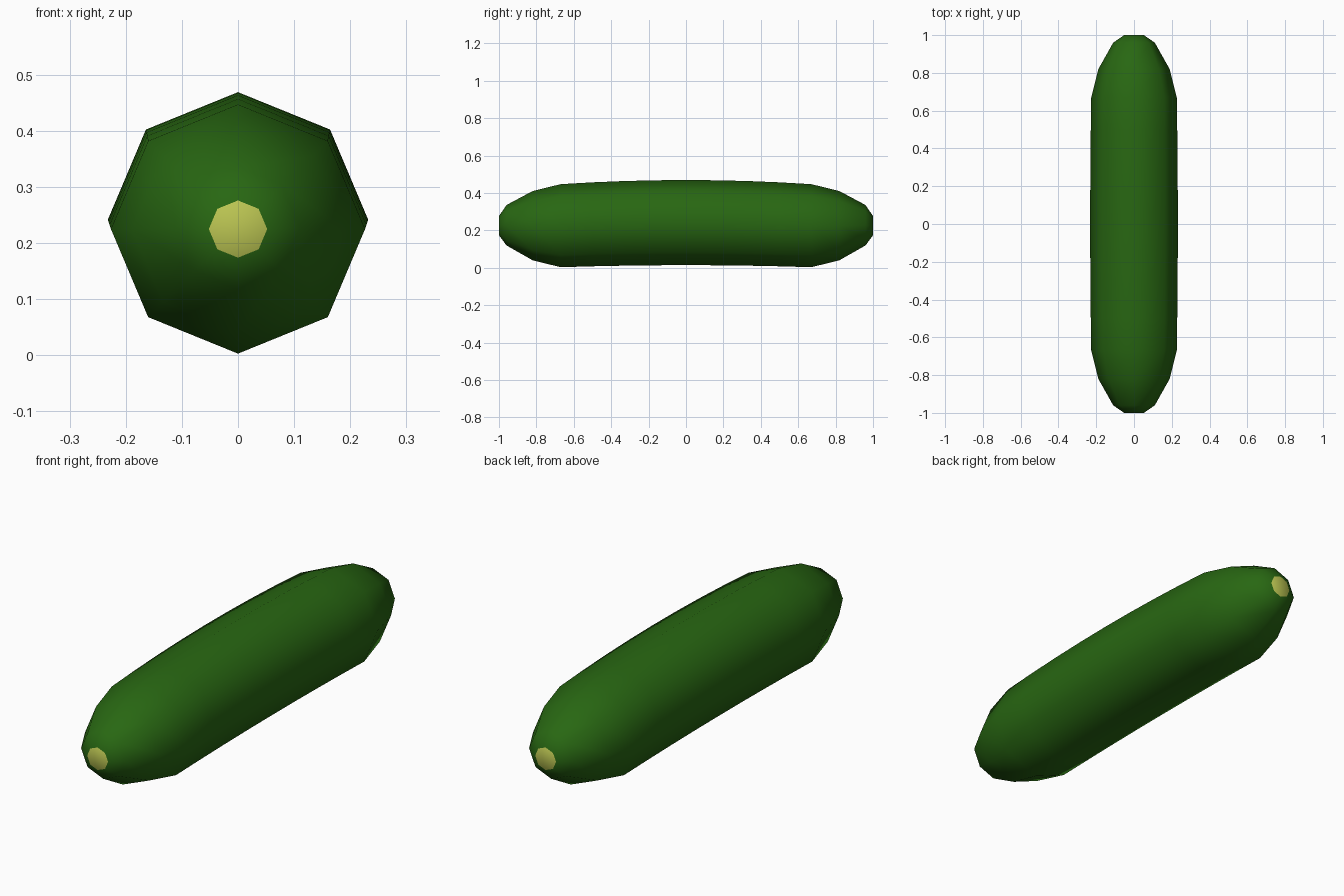
import bpy, bmesh, math

if "Cube" in bpy.data.objects:
    bpy.data.objects.remove(bpy.data.objects["Cube"])

def material(name, rgb):
    m = bpy.data.materials.new(name)
    m.diffuse_color = (*rgb, 1)
    m.use_nodes = True
    m.node_tree.nodes["Principled BSDF"].inputs["Base Color"].default_value = m.diffuse_color
    return m

# half profile: y, centre height, radius
half = [(y, 0.2415 - 0.0165 * (y / 0.67) ** 2, 0.2275 - 0.0055 * (y / 0.67) ** 2)
        for y in (0, 0.17, 0.335, 0.5, 0.67)]
half += [(0.82, 0.225, 0.185), (0.96, 0.2275, 0.108), (1.0, 0.225, 0.051)]
rings = [(-y, z, r) for y, z, r in reversed(half[1:])] + half

# eight-sided body lofted along y
SIDES = 8
bm = bmesh.new()
loops = []
for y, z, r in rings:
    loops.append([bm.verts.new((1.02 * r * math.sin(a), y, z + r * math.cos(a)))
                  for a in (2 * math.pi * i / SIDES for i in range(SIDES))])
for a, b in zip(loops, loops[1:]):
    for i in range(SIDES):
        j = (i + 1) % SIDES
        bm.faces.new((a[i], a[j], b[j], b[i]))

# pale cut tips at both ends
for loop in (loops[0], loops[-1]):
    bm.faces.new(loop).material_index = 1
bmesh.ops.recalc_face_normals(bm, faces=bm.faces)
for f in bm.faces:
    f.smooth = True

mesh = bpy.data.meshes.new("cucumber")
bm.to_mesh(mesh)
bm.free()
mesh.materials.append(material("dark green skin", (0.021, 0.135, 0.006)))
mesh.materials.append(material("pale yellow tip", (0.50, 0.56, 0.085)))
bpy.context.collection.objects.link(bpy.data.objects.new("cucumber", mesh))
